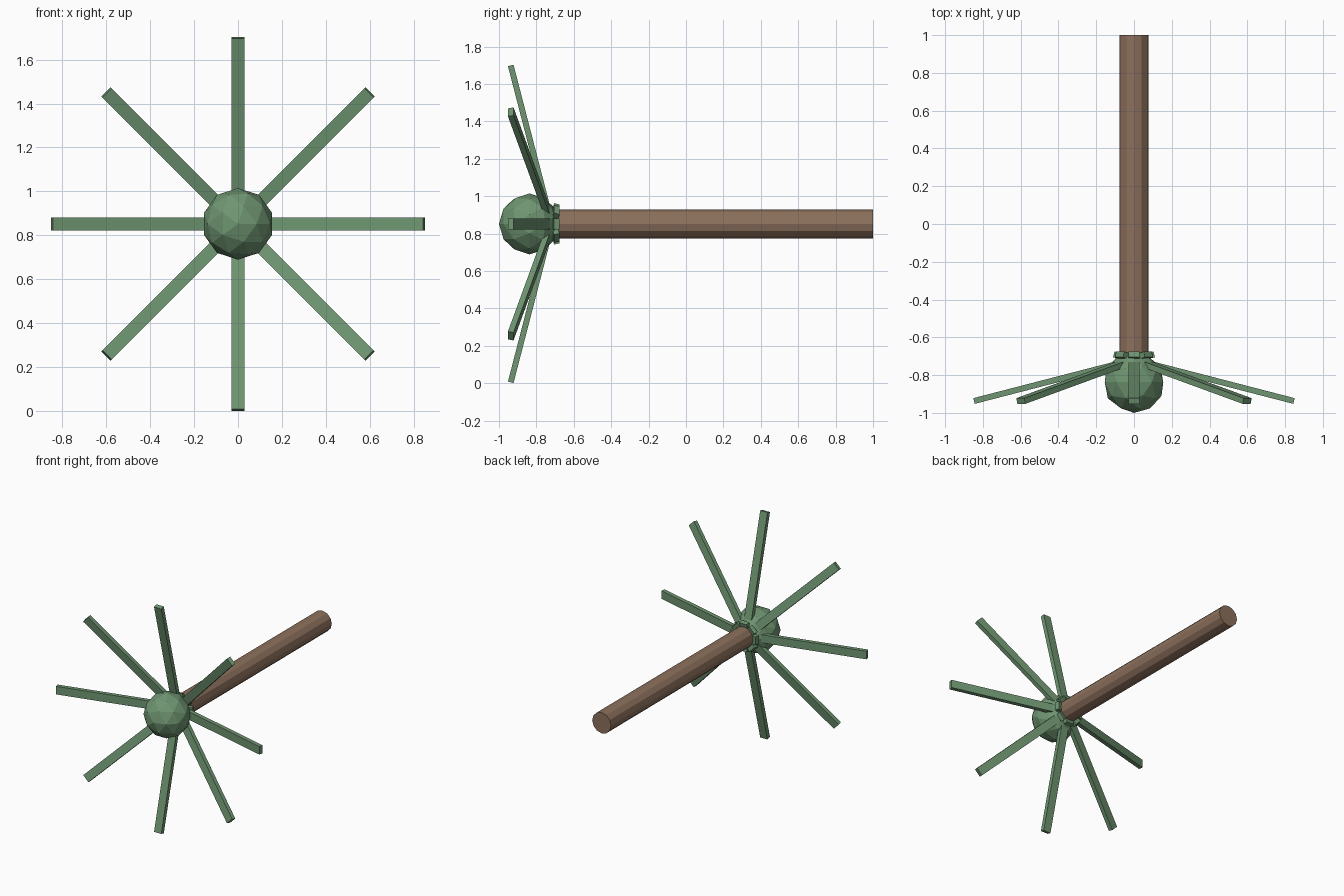
import bpy, math
from mathutils import Matrix, Vector

if "Cube" in bpy.data.objects:
    bpy.data.objects.remove(bpy.data.objects["Cube"])

CZ = 0.852                     # height of the shaft axis


def material(name, rgb):
    m = bpy.data.materials.new(name)
    m.diffuse_color = (*rgb, 1)
    m.use_nodes = True
    m.node_tree.nodes["Principled BSDF"].inputs["Base Color"].default_value = m.diffuse_color
    return m


green = material("leaf green", (0.16, 0.305, 0.168))
brown = material("bark brown", (0.262, 0.162, 0.107))


def finish(name, mat):
    ob = bpy.context.object
    ob.name = name
    ob.data.materials.append(mat)
    return ob


# Long faceted shaft lying along y
y0, y1 = -0.76, 1.0
bpy.ops.mesh.primitive_cylinder_add(
    vertices=12, radius=0.078, depth=y1 - y0,
    location=(0, (y0 + y1) / 2, CZ), rotation=(math.pi / 2, 0, 0))
finish("shaft", brown)

# Faceted ball at the front end
bpy.ops.mesh.primitive_ico_sphere_add(
    subdivisions=2, radius=0.163, location=(0, -0.837, CZ),
    rotation=(math.pi / 2, 0, 0))
finish("ball", green)

# Eight slanted bars, each passing through the shaft and poking out behind
tilt = math.radians(14.5)
r_in, r_out = -0.107, 0.847
length = (r_out - r_in) / math.cos(tilt)
r_mid = (r_in + r_out) / 2
y_mid = -0.718 - r_mid * math.tan(tilt)
for i in range(8):
    bpy.ops.mesh.primitive_cube_add(size=1)
    bar = finish(f"spoke_{i + 1}", green)
    bar.data.transform(Matrix.Diagonal((length, 0.031, 0.06, 1)))
    bar.data.transform(Matrix.Rotation(-tilt, 4, 'Z'))
    bar.data.transform(Matrix.Translation((r_mid, y_mid, 0)))
    bar.data.transform(Matrix.Rotation(i * math.pi / 4, 4, 'Y'))
    bar.location = Vector((0, 0, CZ))
